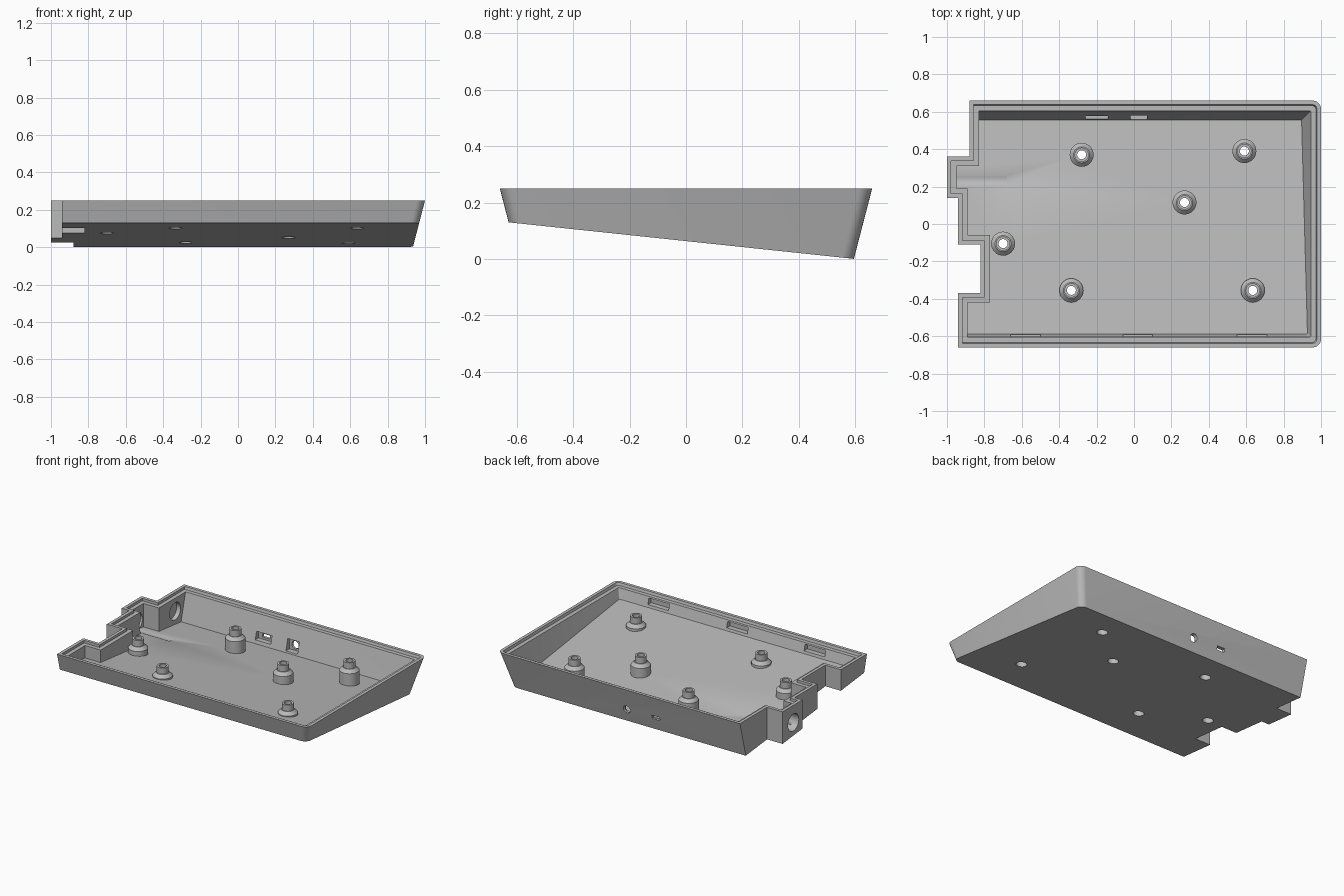
import bpy, bmesh, math
from mathutils import Vector

cube = bpy.data.objects.get("Cube")
if cube:
    bpy.data.objects.remove(cube)

grey = bpy.data.materials.new("plain grey")
grey.use_nodes = True
GREY = (0.5, 0.5, 0.5, 1)
grey.diffuse_color = GREY
grey.node_tree.nodes["Principled BSDF"].inputs["Base Color"].default_value = GREY

TOP, TAPER, WALL, FLOOR = 0.25, 0.26, 0.05, 0.037
SLOPE = 0.13 / 1.23


def underside(y):
    return (0.60 - y) * SLOPE


def make_object(name, bm):
    bmesh.ops.recalc_face_normals(bm, faces=bm.faces)
    mesh = bpy.data.meshes.new(name)
    bm.to_mesh(mesh)
    bm.free()
    mesh.materials.append(grey)
    obj = bpy.data.objects.new(name, mesh)
    bpy.context.collection.objects.link(obj)
    return obj


def combine(target, tool, operation="DIFFERENCE"):
    mod = target.modifiers.new("cut", "BOOLEAN")
    mod.operation, mod.object, mod.solver = operation, tool, "EXACT"
    bpy.context.view_layer.objects.active = target
    bpy.ops.object.modifier_apply(modifier=mod.name)
    bpy.data.objects.remove(tool)


def outline(z, inset):
    """Stepped left side, rounded right corners, three leaning walls."""
    lean = inset + (TOP - z) * TAPER
    right, back = 1 - lean, 0.66 - lean
    pts = [(-0.88 + inset, back)]
    for x, y, way in [(-0.88, 0.36, -1), (-1, 0.36, -1), (-1, 0.14, 1),
                      (-0.94, 0.14, 1), (-0.94, -0.11, 1), (-0.82, -0.11, 1),
                      (-0.82, -0.37, -1), (-0.94, -0.37, -1)]:
        pts.append((x + inset, y + way * inset))
    pts.append((-0.94 + inset, -back))
    radius = max(0.045 - inset, 0.006)
    for side, start in ((-1, -90), (1, 0)):
        for i in range(7):
            a = math.radians(start + i * 15)
            pts.append((right - radius + radius * math.cos(a),
                        side * (back - radius) + radius * math.sin(a)))
    return [Vector((x, y, z)) for x, y in pts]


def tray_solid(name, low, high, inset, lift=None):
    """Tapered prism, optionally trimmed by the sloping floor plane."""
    bm = bmesh.new()
    lower = [bm.verts.new(p) for p in outline(low, inset)]
    upper = [bm.verts.new(p) for p in outline(high, inset)]
    n = len(lower)
    bm.faces.new(lower)
    bm.faces.new(upper)
    for i in range(n):
        j = (i + 1) % n
        bm.faces.new((lower[i], lower[j], upper[j], upper[i]))
    if lift is not None:
        cut = bmesh.ops.bisect_plane(
            bm, geom=bm.verts[:] + bm.edges[:] + bm.faces[:],
            plane_co=(0, 0, underside(0) + lift), plane_no=(0, SLOPE, 1),
            clear_inner=True)
        edges = [e for e in cut["geom_cut"] if isinstance(e, bmesh.types.BMEdge)]
        bmesh.ops.contextual_create(bm, geom=edges)
    return make_object(name, bm)


def lathe(name, profile, x, y, steps=32):
    """Solid turned around a vertical axis from (radius, height) pairs."""
    bm = bmesh.new()
    rings = []
    for r, z in profile:
        rings.append([bm.verts.new((x + r * math.cos(k * math.tau / steps),
                                    y + r * math.sin(k * math.tau / steps), z))
                      for k in range(steps)])
    bm.faces.new(rings[0])
    bm.faces.new(rings[-1])
    for a, b in zip(rings, rings[1:]):
        for k in range(steps):
            m = (k + 1) % steps
            bm.faces.new((a[k], a[m], b[m], b[k]))
    return make_object(name, bm)


def box(name, x, y, z):
    bm = bmesh.new()
    bmesh.ops.create_cube(bm, size=1)
    for v in bm.verts:
        v.co = [(lo + hi) / 2 + c * (hi - lo) for c, (lo, hi) in zip(v.co, (x, y, z))]
    return make_object(name, bm)


def rod(name, start, end, radius):
    start, end = Vector(start), Vector(end)
    bm = bmesh.new()
    bmesh.ops.create_cone(bm, cap_ends=True, segments=32, radius1=radius,
                          radius2=radius, depth=(end - start).length)
    turn = (end - start).to_track_quat("Z", "Y")
    for v in bm.verts:
        v.co = turn @ v.co + (start + end) / 2
    return make_object(name, bm)


# Wedge shaped tray with an inner rim step
tray = tray_solid("case_tray", -0.1, TOP, 0, 0)
combine(tray, tray_solid("cavity", -0.1, 0.3, WALL, FLOOR))
combine(tray, tray_solid("rim_step", 0.232, 0.3, 0.022))

# Screw bosses, level at the top, with counterbored holes from below
for x, y in [(-0.28, 0.37), (0.59, 0.39), (0.27, 0.115),
             (-0.70, -0.105), (-0.335, -0.355), (0.635, -0.355)]:
    base = underside(y) + 0.02
    combine(tray, lathe("boss", [(0.064, base), (0.064, 0.15), (0.043, 0.172),
                                 (0.038, 0.172), (0.038, 0.215)], x, y), "UNION")
    combine(tray, lathe("drill", [(0.035, -0.05), (0.035, 0.14),
                                  (0.024, 0.14), (0.024, 0.3)], x, y))

# Latch pockets inside the front wall
for x in (-0.58, 0.02, 0.63):
    combine(tray, box("latch_pocket", (x - 0.08, x + 0.08), (-0.628, -0.57), (0.18, 0.222)))

# Switch slot and round socket in the back wall
combine(tray, box("slot_recess", (-0.26, -0.14), (0.5, 0.598), (0.065, 0.12)))
combine(tray, box("slot_opening", (-0.23, -0.17), (0.5, 0.7), (0.08, 0.105)))
combine(tray, box("socket_recess", (-0.02, 0.07), (0.5, 0.598), (0.053, 0.132)))
combine(tray, rod("socket_opening", (0.025, 0.5, 0.092), (0.025, 0.7, 0.092), 0.027))

# Cable passage on the stepped side and a blind round pocket beside it
combine(tray, rod("cable_passage", (-1.1, 0.24, 0.13), (-0.68, 0.24, 0.13), 0.06))
combine(tray, rod("round_pocket", (-0.86, 0.49, 0.14), (-0.78, 0.49, 0.14), 0.06))

bpy.ops.object.select_all(action="DESELECT")
tray.select_set(True)
bpy.context.view_layer.objects.active = tray
bpy.ops.object.shade_smooth_by_angle(angle=math.radians(30))
